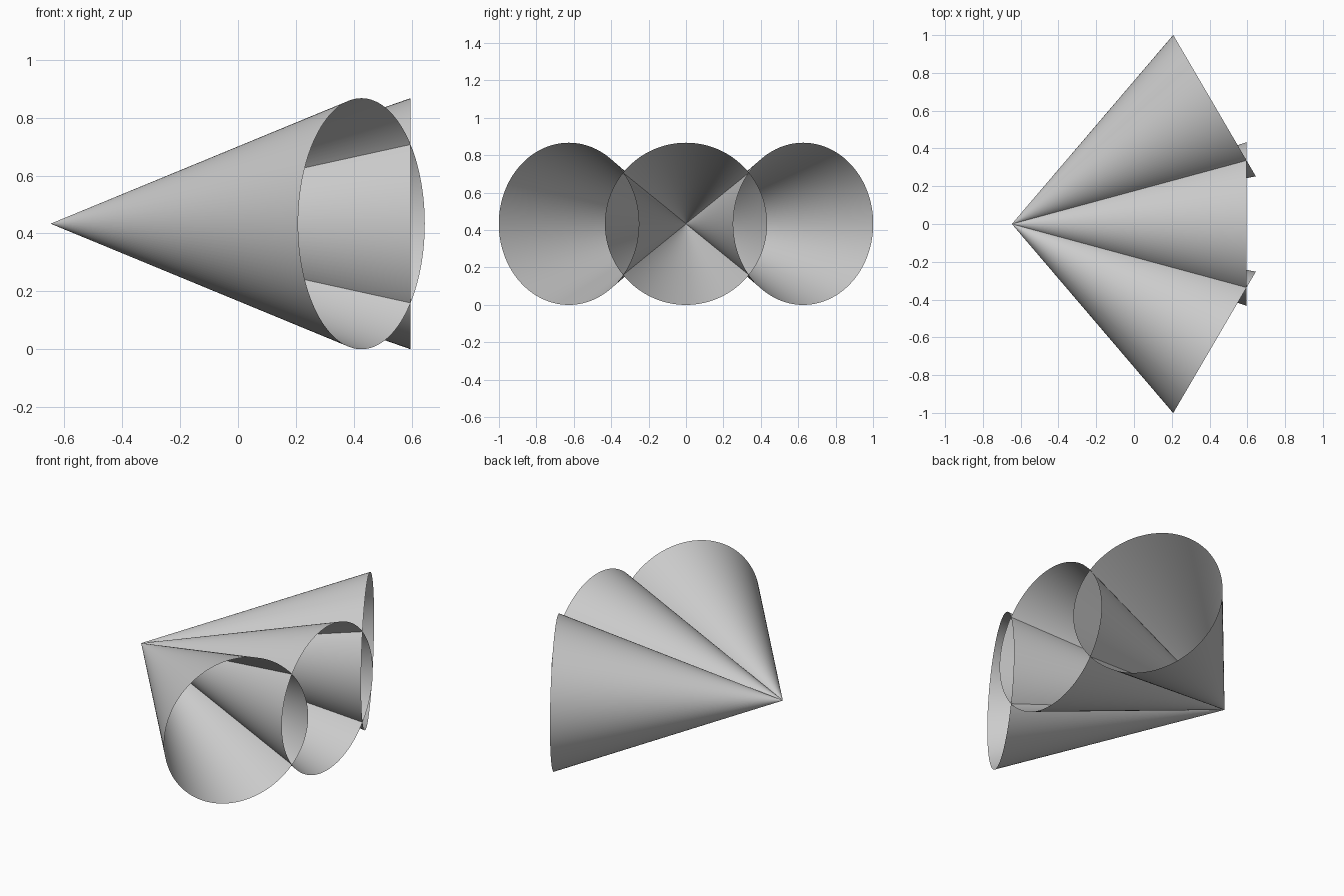
import bpy
import bmesh
from math import radians
from mathutils import Matrix

HEIGHT = 1.242
RADIUS = 0.4335
TIP = (-0.646, 0, RADIUS)
SPREAD = 30.3

if "Cube" in bpy.data.objects:
    bpy.data.objects.remove(bpy.data.objects["Cube"])

# One plain grey for every cone
grey = bpy.data.materials.new("light_grey")
grey.use_nodes = True
grey.diffuse_color = (0.6, 0.6, 0.6, 1)
grey.node_tree.nodes["Principled BSDF"].inputs["Base Color"].default_value = (0.6, 0.6, 0.6, 1)


def open_cone(name, angle):
    """Hollow cone with its tip at TIP, opening along +x turned by angle."""
    bm = bmesh.new()
    bmesh.ops.create_cone(bm, cap_ends=False, segments=128, radius1=RADIUS,
                          radius2=0.0005, depth=HEIGHT)
    bm.transform(Matrix.Translation(TIP)
                 @ Matrix.Rotation(radians(angle), 4, "Z")
                 @ Matrix.Rotation(radians(-90), 4, "Y")
                 @ Matrix.Translation((0, 0, -HEIGHT / 2)))
    bmesh.ops.recalc_face_normals(bm, faces=bm.faces)
    for face in bm.faces:
        face.smooth = True
    mesh = bpy.data.meshes.new(name)
    bm.to_mesh(mesh)
    bm.free()
    mesh.materials.append(grey)
    obj = bpy.data.objects.new(name, mesh)
    bpy.context.collection.objects.link(obj)


# Three cones fanned out from the shared tip
for cone_name, turn in (("front_cone", -SPREAD), ("middle_cone", 0), ("back_cone", SPREAD)):
    open_cone(cone_name, turn)
